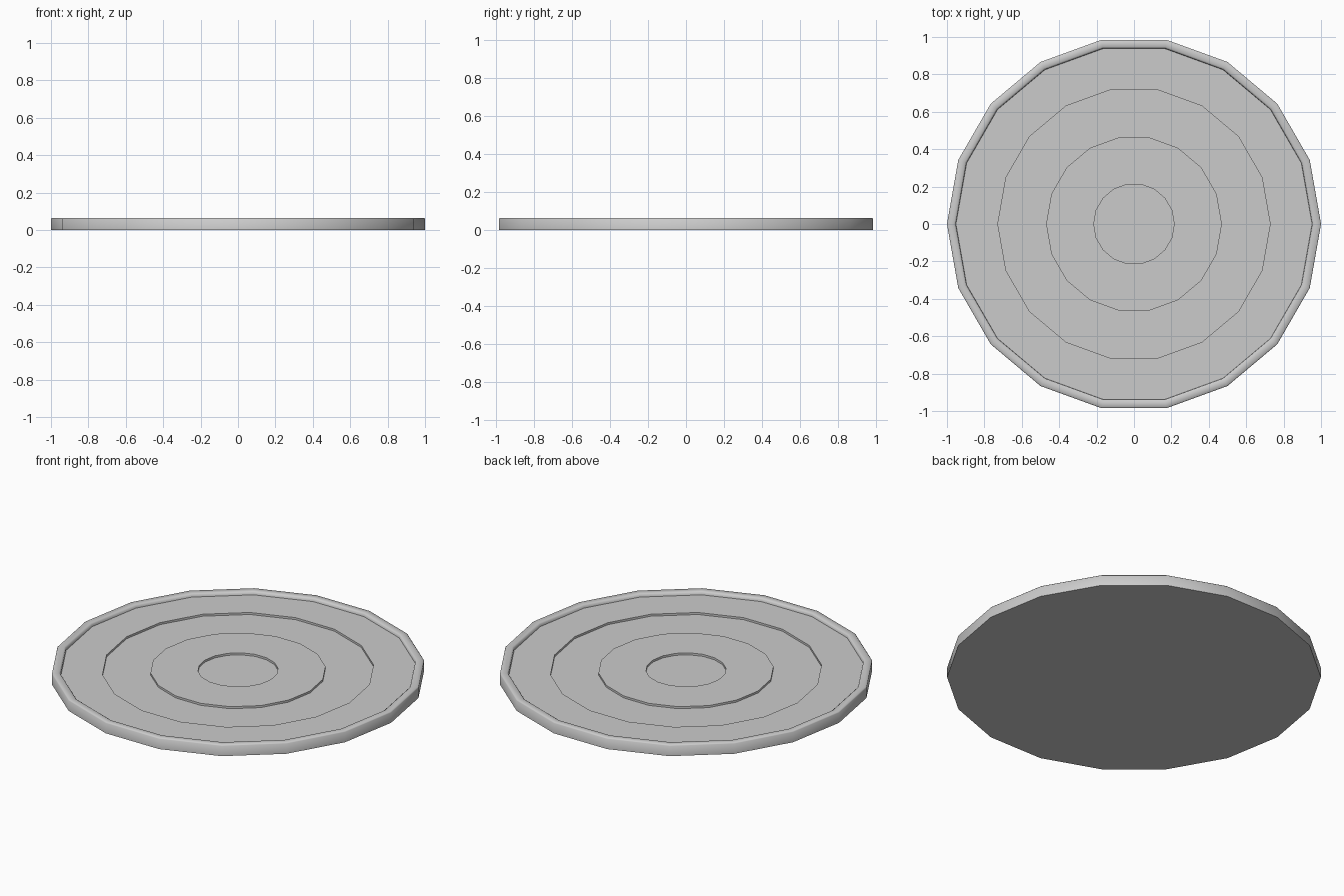
import bpy, bmesh, math

if "Cube" in bpy.data.objects:
    bpy.data.objects.remove(bpy.data.objects["Cube"])

SIDES = 18


def lathe(name, profile):
    """Revolve an (r, z) profile around z; open ends are capped with n-gons."""
    bm = bmesh.new()
    rings = []
    for r, z in profile:
        rings.append([bm.verts.new((r * math.cos(2 * math.pi * i / SIDES),
                                    r * math.sin(2 * math.pi * i / SIDES), z))
                      for i in range(SIDES)])
    for a, b in zip(rings, rings[1:]):
        for i in range(SIDES):
            j = (i + 1) % SIDES
            bm.faces.new((a[i], a[j], b[j], b[i]))
    bm.faces.new(rings[0][::-1])
    bm.faces.new(rings[-1])
    bmesh.ops.recalc_face_normals(bm, faces=bm.faces)
    mesh = bpy.data.meshes.new(name)
    bm.to_mesh(mesh)
    bm.free()
    obj = bpy.data.objects.new(name, mesh)
    bpy.context.collection.objects.link(obj)
    bpy.context.view_layer.objects.active = obj
    obj.select_set(True)
    bpy.ops.object.shade_smooth_by_angle(angle=math.radians(50))
    obj.select_set(False)
    return obj


HIGH, LOW, TOP = 0.046, 0.034, 0.065

# round plate: softened rim, then alternating low and high steps to the centre
lathe("plate", [
    (1.0, 0.0), (1.0, TOP - 0.005),
    (0.995, TOP), (0.962, TOP),
    (0.954, TOP - 0.006), (0.952, HIGH),
    (0.728, HIGH), (0.728, LOW),
    (0.47, LOW), (0.47, HIGH),
    (0.215, HIGH), (0.215, LOW),
])
